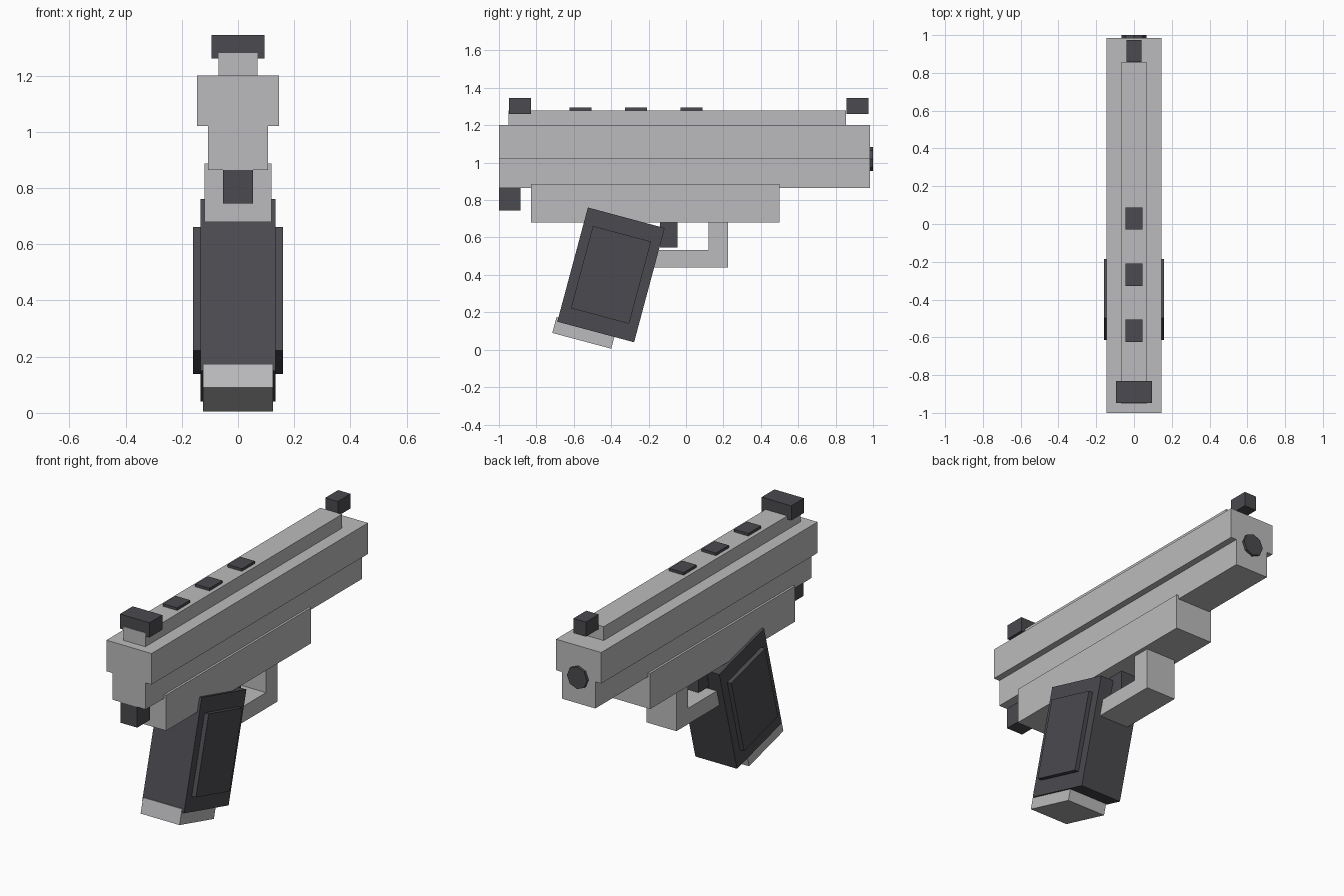
import bpy, bmesh
from math import radians
from mathutils import Matrix

cube = bpy.data.objects.get("Cube")
if cube:
    bpy.data.objects.remove(cube, do_unlink=True)


def material(name, color):
    m = bpy.data.materials.new(name)
    m.use_nodes = True
    rgba = (*color, 1)
    m.diffuse_color = rgba
    m.node_tree.nodes["Principled BSDF"].inputs["Base Color"].default_value = rgba
    return m


STEEL = material("light_steel", (0.5, 0.5, 0.51))
BLACK = material("dark_polymer", (0.07, 0.07, 0.08))


def finish(name, bm, mat):
    bmesh.ops.recalc_face_normals(bm, faces=bm.faces)
    mesh = bpy.data.meshes.new(name)
    bm.to_mesh(mesh)
    bm.free()
    mesh.materials.append(mat)
    ob = bpy.data.objects.new(name, mesh)
    bpy.context.collection.objects.link(ob)
    return ob


def block(name, half_width, y, z, mat, tilt=0):
    """Box centred on x = 0, spanning y and z ranges, tilted about its centre."""
    bm = bmesh.new()
    bmesh.ops.create_cube(bm, size=1)
    size = (2 * half_width, y[1] - y[0], z[1] - z[0])
    bmesh.ops.scale(bm, vec=size, verts=bm.verts)
    ob = finish(name, bm, mat)
    ob.location = (0, (y[0] + y[1]) / 2, (z[0] + z[1]) / 2)
    ob.rotation_euler.x = radians(tilt)
    return ob


def tilted(name, half_width, center, length, height, mat):
    y, z = center
    return block(name, half_width, (y - length / 2, y + length / 2),
                 (z - height / 2, z + height / 2), mat, -15)


def extrude_profile(name, points, axis, start, end, mat):
    """Extrude a closed profile along x ((y, z) points) or y ((x, z) points)."""
    bm = bmesh.new()
    place = (lambda a, b: (start, a, b)) if axis == "x" else (lambda a, b: (a, start, b))
    face = bm.faces.new([bm.verts.new(place(a, b)) for a, b in points])
    geom = bmesh.ops.extrude_face_region(bm, geom=[face])["geom"]
    shift = (end - start, 0, 0) if axis == "x" else (0, end - start, 0)
    bmesh.ops.translate(bm, vec=shift,
                        verts=[g for g in geom if isinstance(g, bmesh.types.BMVert)])
    return finish(name, bm, mat)


# Slide with a stepped cross-section, and the rib on top
half = [(0.107, 0.865), (0.107, 1.02), (0.145, 1.02), (0.145, 1.2)]
extrude_profile("slide", half + [(-x, z) for x, z in reversed(half)],
                "y", -1, 0.985, STEEL)
block("top_rib", 0.07, (-0.95, 0.855), (1.2, 1.28), STEEL)

# Sights and rib inserts
block("rear_sight", 0.095, (-0.947, -0.83), (1.26, 1.345), BLACK)
block("front_sight", 0.04, (0.858, 0.975), (1.26, 1.345), BLACK)
for i in range(3):
    y = -0.565 + 0.297 * i
    block(f"rib_insert_{i + 1}", 0.046, (y - 0.059, y + 0.059), (1.27, 1.295), BLACK)

# Muzzle plug
bm = bmesh.new()
bmesh.ops.create_cone(bm, cap_ends=True, segments=8, radius1=0.065, radius2=0.065,
                      depth=0.1, matrix=Matrix.Rotation(radians(90), 4, "X"))
finish("muzzle", bm, BLACK).location = (0, 0.95, 1.02)

# Frame, hammer, trigger and guard
block("frame", 0.12, (-0.83, 0.5), (0.68, 0.887), STEEL)
block("hammer", 0.053, (-1, -0.885), (0.745, 0.865), BLACK)
block("trigger", 0.05, (-0.14, -0.045), (0.547, 0.68), BLACK)
extrude_profile("trigger_guard",
                [(-0.25, 0.44), (0.225, 0.44), (0.225, 0.68),
                 (0.12, 0.68), (0.12, 0.532), (-0.25, 0.532)],
                "x", -0.096, 0.096, STEEL)

# Raked grip with raised side panels and magazine base
tilted("grip", 0.134, (-0.401, 0.4), 0.425, 0.632, BLACK)
for side, sign in (("left", 1), ("right", -1)):
    panel = tilted(f"{side}_grip_panel", 0.02, (-0.401, 0.4), 0.322, 0.455, BLACK)
    panel.location.x = sign * 0.14
tilted("magazine_base", 0.125, (-0.546, 0.09), 0.326, 0.088, STEEL)
